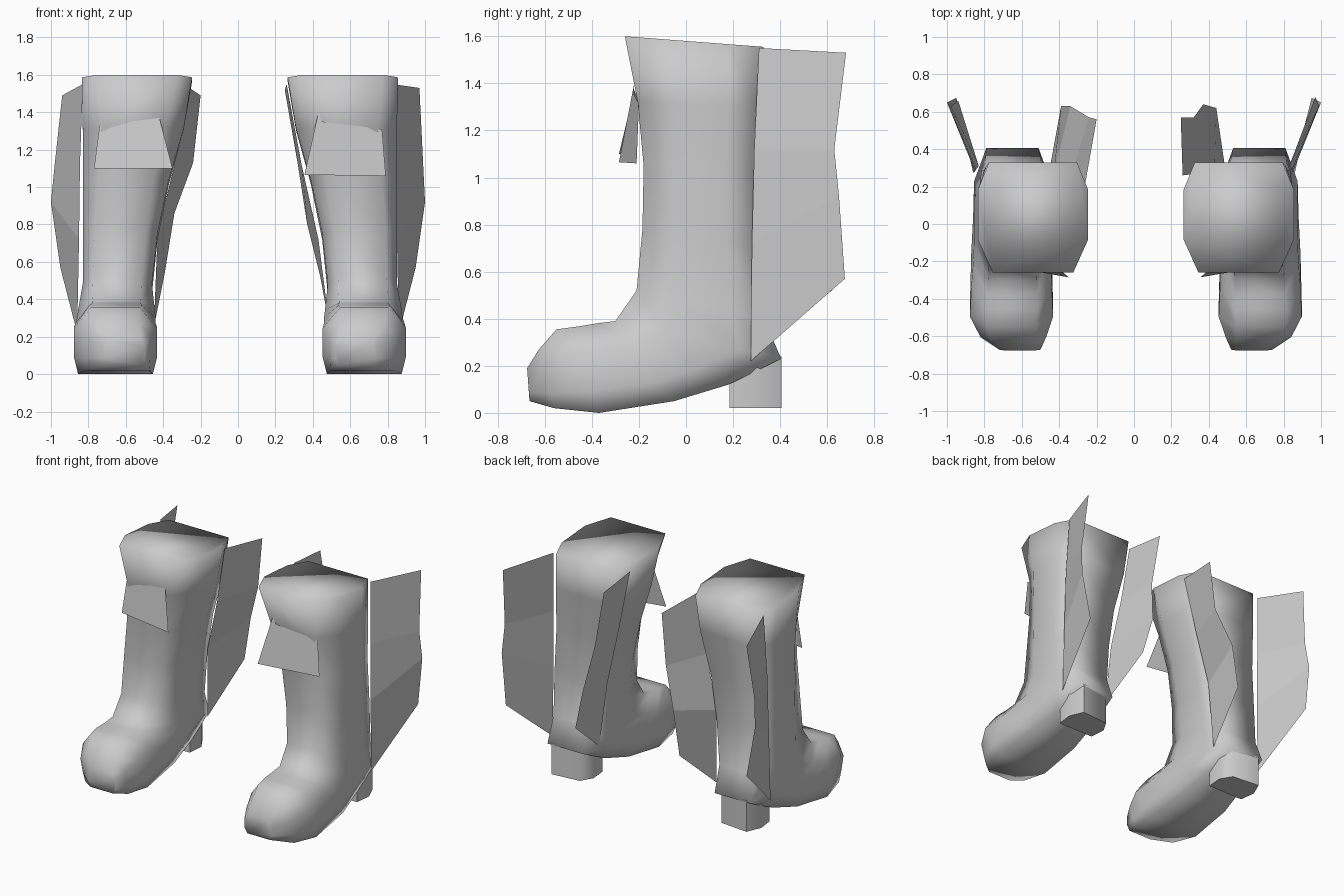
import bpy, bmesh

cube = bpy.data.objects.get("Cube")
if cube:
    bpy.data.objects.remove(cube, do_unlink=True)

GREY = (0.6, 0.6, 0.6, 1.0)
mat = bpy.data.materials.new("plain grey")
mat.use_nodes = True
mat.diffuse_color = GREY
for n in mat.node_tree.nodes:
    if n.type == 'BSDF_PRINCIPLED':
        n.inputs["Base Color"].default_value = GREY


def make(name, verts, faces, smooth, closed=True):
    bm = bmesh.new()
    vs = [bm.verts.new(v) for v in verts]
    for f in faces:
        bm.faces.new([vs[i] for i in f])
    if closed:
        bmesh.ops.recalc_face_normals(bm, faces=bm.faces[:])
    for f in bm.faces:
        f.smooth = smooth
    me = bpy.data.meshes.new(name)
    bm.to_mesh(me)
    bm.free()
    me.materials.append(mat)
    ob = bpy.data.objects.new(name, me)
    bpy.context.collection.objects.link(ob)
    return ob


def loft(name, rings, smooth=True):
    n = len(rings[0])
    verts = [p for r in rings for p in r]
    faces = [(i * n + j, i * n + (j + 1) % n, (i + 1) * n + (j + 1) % n, (i + 1) * n + j)
             for i in range(len(rings) - 1) for j in range(n)]
    faces += [tuple(range(n)), tuple(range((len(rings) - 1) * n, len(rings) * n))]
    return make(name, verts, faces, smooth)


def strip(name, inner, outer):
    # thin flap between two edges with the same number of points
    n = len(inner)
    faces = [(i, i + 1, n + i + 1, n + i) for i in range(n - 1)]
    return make(name, inner + outer, faces, False, closed=False)


# Boot sections from the rim down the shaft and forward to the toe:
# front y, z, back y, z, centre, half widths at front, middle, back
SECTIONS = [
    (-.26, 1.60, .33, 1.555, .55, .215, .295, .235),
    (-.205, 1.32, .31, 1.30, .57, .17, .27, .23),
    (-.18, 1.05, .29, 1.00, .61, .15, .23, .20),
    (-.185, .78, .29, .70, .64, .14, .20, .185),
    (-.21, .52, .33, .40, .655, .13, .185, .15),
    (-.30, .39, .405, .23, .66, .13, .205, .14),
    (-.38, .38, .18, .12, .66, .13, .21, .16),
    (-.46, .367, -.05, .05, .665, .14, .215, .19),
    (-.55, .355, -.37, .0, .665, .13, .222, .20),
    (-.625, .27, -.56, .02, .655, .12, .175, .17),
    (-.675, .19, -.665, .05, .62, .09, .11, .09),
]


def boot_rings(to_x):
    rings = []
    for fy, fz, by, bz, c, wf, wm, wb in SECTIONS:
        prof = [(0, -wf), (0, wf), (.3, wm), (.75, wm), (1, wb), (1, -wb), (.75, -wm), (.3, -wm)]
        rings.append([(to_x(c + w), fy + (by - fy) * t, fz + (bz - fz) * t) for t, w in prof])
    return rings


# Flap edges and front tabs; first number is the distance out from the middle
OUTER_IN = [(.83, .31, 1.55), (.845, .29, 1.12), (.85, .28, .72), (.86, .275, .22)]
INNER_IN = {"left": [(.26, .26, 1.55), (.34, .27, 1.12), (.43, .27, .72), (.49, .28, .25)],
            "right": [(.26, .22, 1.53), (.34, .25, 1.12), (.43, .27, .75), (.45, .30, .25)]}
OUTER_OUT = {"left": [(.97, .68, 1.53), (.99, .63, 1.12), (1.0, .65, .92), (.95, .675, .57)],
             "right": [(.94, .66, 1.49), (.98, .63, 1.12), (1.0, .65, .92), (.95, .675, .57)]}
INNER_OUT = {"left": [(.25, .57, 1.52), (.32, .57, 1.12), (.37, .64, .80), (.44, .62, .52)],
             "right": [(.20, .56, 1.49), (.24, .57, 1.13), (.34, .63, .86), (.39, .63, .55)]}
TABS = {"left": [(.43, -.22, 1.40), (.45, -.22, 1.35), (.77, -.20, 1.31),
                 (.79, -.21, 1.06), (.355, -.285, 1.065)],
        "right": [(.42, -.22, 1.37), (.74, -.20, 1.33), (.77, -.21, 1.10), (.35, -.285, 1.10)]}

for side, s in (("left", 1), ("right", -1)):
    def to_x(u):
        return s * u + .01

    def place(pts):
        return [(s * u, y, z) for u, y, z in pts]

    # Shaft and foot in one smooth skin
    loft(side + "_boot", boot_rings(to_x))

    # Heel block with clipped back corners
    plan = [(.52, .185), (.80, .185), (.815, .30), (.77, .405), (.56, .385), (.51, .30)]
    heel = loft(side + "_heel", [[(to_x(u), y, z) for u, y in plan] for z in (.02, .24)])
    bpy.context.view_layer.objects.active = heel
    heel.select_set(True)
    bpy.ops.object.shade_smooth_by_angle(angle=1.1)
    heel.select_set(False)

    # Flaps trailing behind the shaft and tab on its front
    strip(side + "_outer_flap", place(OUTER_IN), place(OUTER_OUT[side]))
    strip(side + "_inner_flap", place(INNER_IN[side]), place(INNER_OUT[side]))
    tab = place(TABS[side])
    make(side + "_front_tab", tab, [tuple(range(len(tab)))], False, closed=False)
